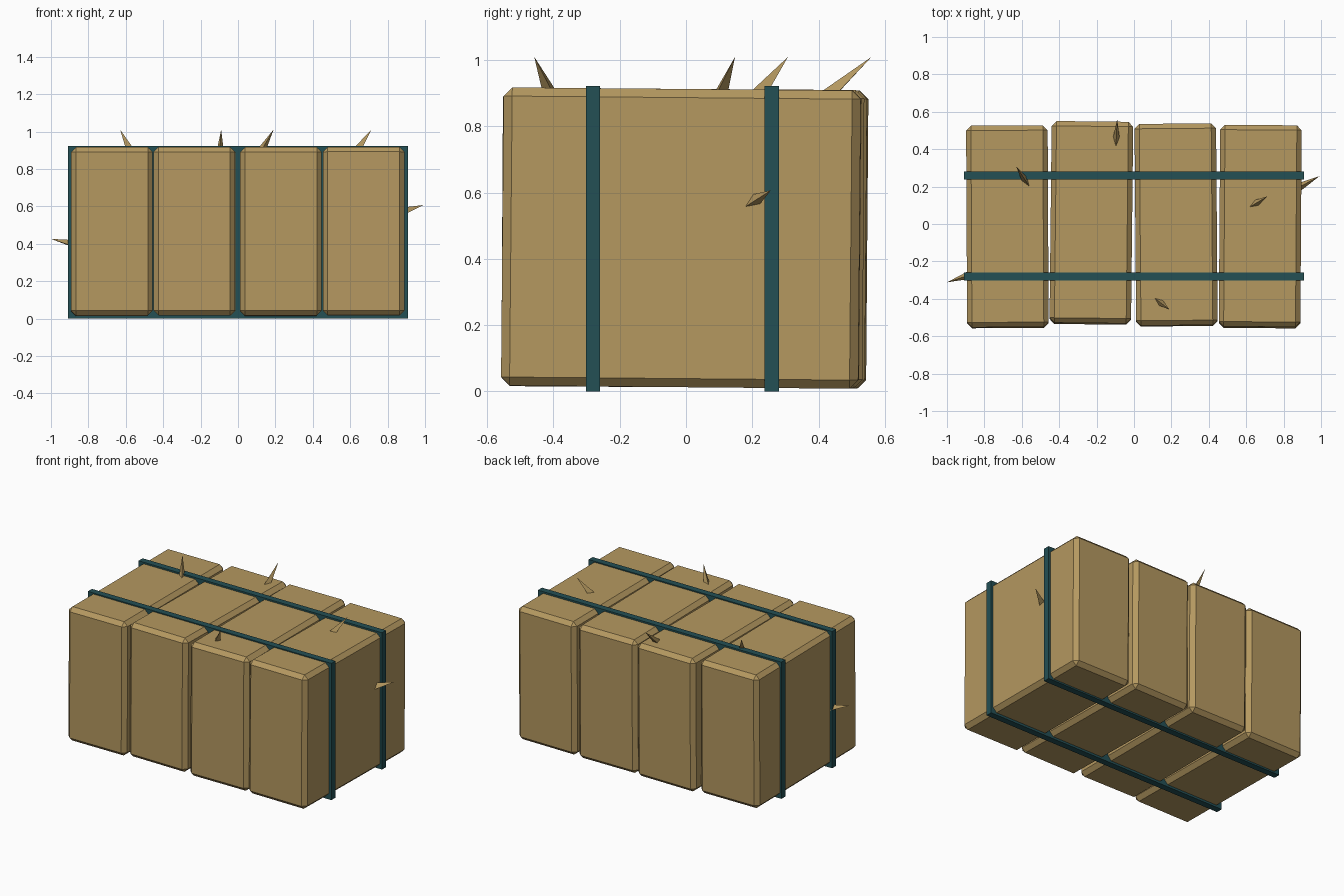
import bpy, bmesh
from mathutils import Vector, Euler, Matrix

if "Cube" in bpy.data.objects:
    bpy.data.objects.remove(bpy.data.objects["Cube"])


def material(name, rgb):
    m = bpy.data.materials.new(name)
    m.diffuse_color = (*rgb, 1)
    m.use_nodes = True
    m.node_tree.nodes["Principled BSDF"].inputs["Base Color"].default_value = m.diffuse_color
    return m


STRAW = material("straw", (0.46, 0.315, 0.117))
TEAL = material("dark teal", (0.017, 0.080, 0.090))


def finish(name, bm, mat):
    bmesh.ops.recalc_face_normals(bm, faces=bm.faces)
    me = bpy.data.meshes.new(name)
    bm.to_mesh(me)
    bm.free()
    me.materials.append(mat)
    ob = bpy.data.objects.new(name, me)
    bpy.context.collection.objects.link(ob)
    return ob


def box(name, centre, size, mat, rot=(0, 0, 0), bevel=0):
    bm = bmesh.new()
    bmesh.ops.create_cube(bm, size=1)
    bmesh.ops.scale(bm, vec=size, verts=bm.verts)
    if bevel:
        bmesh.ops.bevel(bm, geom=bm.edges[:], offset=bevel, segments=1,
                        profile=0.5, affect='EDGES')
    ob = finish(name, bm, mat)
    ob.location = centre
    ob.rotation_euler = Euler(rot)
    return ob


# four slightly skewed slabs of pressed straw: x, y, tilt, turn
slabs = [(-0.677, -0.015, -0.006, 0.005), (-0.228, 0.006, -0.008, -0.011),
         (0.225, -0.005, -0.006, 0.008), (0.675, -0.014, -0.009, -0.007)]
for i, (x, y, tilt, turn) in enumerate(slabs):
    box(f"bale_slab_{i + 1}", (x, y, 0.463), (0.436, 1.078, 0.90), STRAW,
        (tilt, 0, turn), 0.026)

# two straps running right through the bale
for name, y in (("front_strap", -0.281), ("back_strap", 0.259)):
    box(name, (0, y, 0.461), (1.816, 0.043, 0.922), TEAL)

# loose straw spikes: three-sided, from a point on the surface to the tip
spikes = [((-0.580, 0.232, 0.913), (-0.63, 0.308, 1.01)),
          ((-0.095, 0.452, 0.910), (-0.09, 0.56, 1.01)),
          ((0.135, -0.415, 0.915), (0.19, -0.458, 1.01)),
          ((0.645, 0.107, 0.911), (0.713, 0.148, 1.01)),
          ((0.897, 0.205, 0.575), (0.992, 0.256, 0.607)),
          ((-0.897, -0.278, 0.400), (-1.0, -0.312, 0.426))]
for i, (root, tip) in enumerate(spikes):
    root, tip = Vector(root), Vector(tip)
    axis = (tip - root) * 1.3
    bm = bmesh.new()
    bmesh.ops.create_cone(bm, cap_ends=True, segments=3, radius1=0.027,
                          radius2=0, depth=axis.length)
    bmesh.ops.remove_doubles(bm, verts=bm.verts, dist=1e-5)
    bm.transform(Matrix.Translation(tip - axis / 2)
                 @ axis.to_track_quat('Z', 'Y').to_matrix().to_4x4())
    finish(f"straw_spike_{i + 1}", bm, STRAW)
